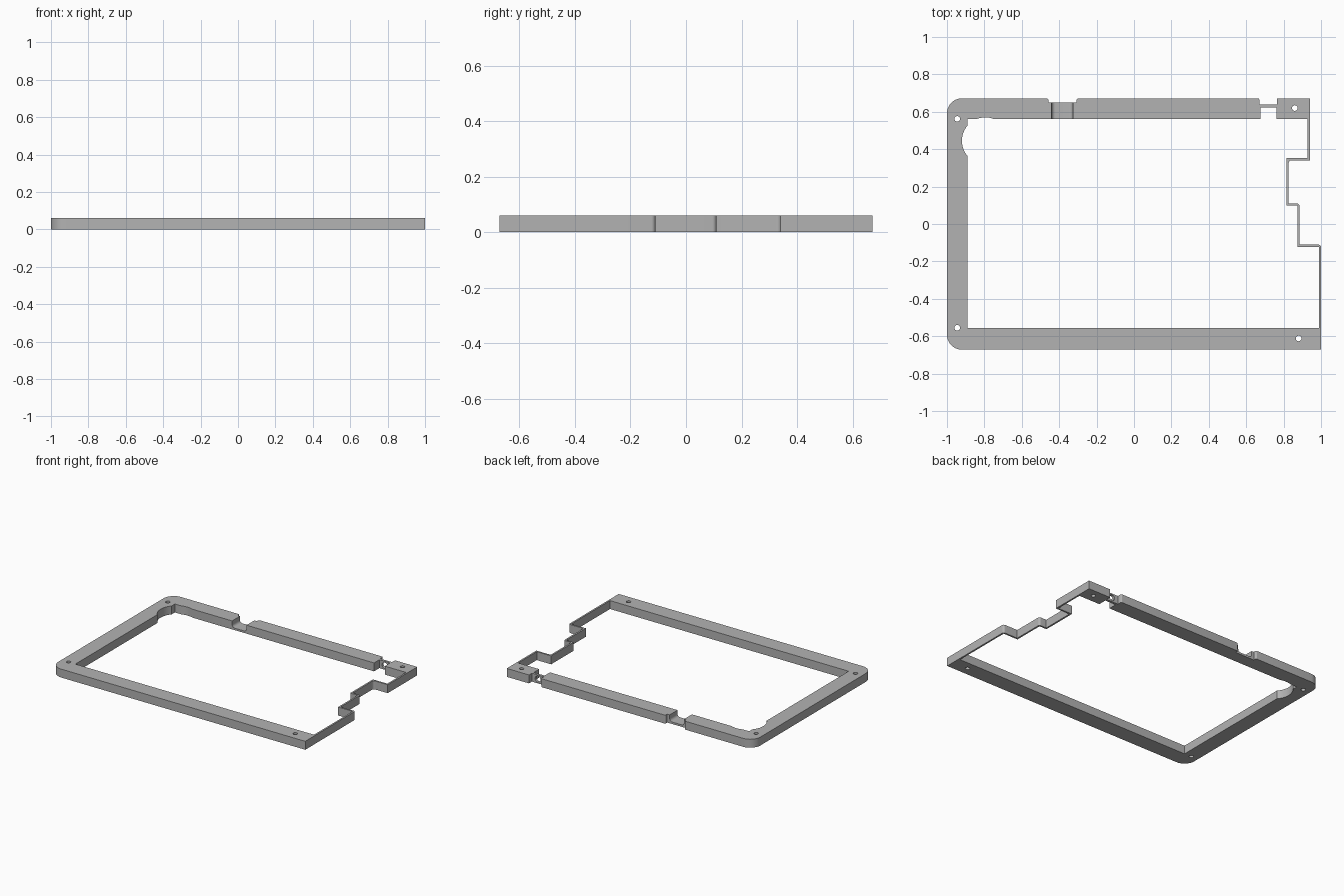
import bpy
import math
from mathutils import Vector

HEIGHT = 0.06
WALL = 0.012

cube = bpy.data.objects.get("Cube")
if cube:
    bpy.data.objects.remove(cube, do_unlink=True)

grey = bpy.data.materials.new("plain grey")
grey.use_nodes = True
grey.diffuse_color = (0.45, 0.45, 0.45, 1)
grey.node_tree.nodes["Principled BSDF"].inputs["Base Color"].default_value = grey.diffuse_color


def rounded(corners, steps=8):
    """Outline from (x, y) or (x, y, radius) right-angle corners."""
    out = []
    for i, c in enumerate(corners):
        p = Vector(c[:2])
        if len(c) == 2:
            out.append(p)
            continue
        a = (Vector(corners[i - 1][:2]) - p).normalized() * c[2]
        b = (Vector(corners[(i + 1) % len(corners)][:2]) - p).normalized() * c[2]
        for k in range(steps + 1):
            t = k / steps * math.pi / 2
            out.append(p + a * (1 - math.sin(t)) + b * (1 - math.cos(t)))
    return out


def arc(cx, cy, r, start, end, steps):
    angles = [start + (end - start) * k / steps for k in range(steps + 1)]
    return [(cx + r * math.cos(a), cy + r * math.sin(a)) for a in angles]


def plate(name, outlines, depth):
    """Solid from nested outlines, centred on its own z."""
    curve = bpy.data.curves.new(name, "CURVE")
    curve.dimensions = "2D"
    curve.fill_mode = "BOTH"
    curve.extrude = depth / 2
    for pts in outlines:
        spline = curve.splines.new("POLY")
        spline.points.add(len(pts) - 1)
        for sp, p in zip(spline.points, pts):
            sp.co = (p[0], p[1], 0, 1)
        spline.use_cyclic_u = True
    ob = bpy.data.objects.new(name, curve)
    bpy.context.collection.objects.link(ob)
    bpy.ops.object.select_all(action="DESELECT")
    ob.select_set(True)
    bpy.context.view_layer.objects.active = ob
    bpy.ops.object.convert(target="MESH")
    ob = bpy.context.object
    bpy.ops.object.mode_set(mode="EDIT")
    bpy.ops.mesh.select_all(action="SELECT")
    bpy.ops.mesh.remove_doubles(threshold=0.00005)
    bpy.ops.mesh.normals_make_consistent(inside=False)
    bpy.ops.object.mode_set(mode="OBJECT")
    ob.data.materials.clear()
    ob.data.materials.append(grey)
    return ob


# Stepped side wall, listed from back to front on its outer face
outer_steps = [(0.94, 0.34), (0.827, 0.34, 0.015), (0.827, 0.11), (0.885, 0.11, 0.015),
               (0.885, -0.11), (1, -0.11, 0.015)]

# Outer edge with the cable notch and the port recess
outer = rounded([
    (-1, -0.672, 0.08), (-1, 0.672, 0.08),
    (-0.457, 0.672, 0.011), (-0.457, 0.65), (-0.307, 0.65), (-0.307, 0.672, 0.011),
    (0.671, 0.672, 0.01), (0.671, 0.639), (0.765, 0.639), (0.765, 0.672),
    (0.94, 0.672)] + outer_steps + [(1, -0.672)])

# Inner edge follows the wall steps at constant thickness
inner_steps = [(x - WALL, y + (WALL if i in (0, 1) else -WALL))
               for i, (x, y) in enumerate(c[:2] for c in outer_steps)]
cx, cy, r = -0.795, 0.445, 0.125
side = math.asin(0.081 / r)
top = math.acos(0.044 / r)
inner = [(-0.89, -0.557), (-0.89, cy - r * math.sin(side))]
inner += arc(cx, cy, r, math.pi + side, math.pi - side, 20)[1:]
inner += [(-0.89, 0.562)]
inner += arc(cx, cy, r, math.pi - top, top, 10)
inner += [(0.677, 0.562), (0.677, 0.622), (0.762, 0.622), (0.762, 0.562), (0.928, 0.562)]
inner += inner_steps + [(1 - WALL, -0.557)]

# Screw holes
holes = [arc(x, y, 0.015, 0, math.tau * 23 / 24, 23)
         for x, y in ((-0.945, 0.562), (-0.945, -0.555), (0.86, 0.62), (0.88, -0.612))]

frame = plate("frame", [outer, inner] + holes, HEIGHT)
frame.location.z = HEIGHT / 2

# Cutters: rounded cable trough and round port through the thin wall
trough = plate("trough_cutter", [rounded([
    (-0.44, 0.1), (-0.44, 0.014, 0.02), (-0.327, 0.014, 0.02), (-0.327, 0.1)])], 0.3)
port = plate("port_cutter", [arc(0.719, HEIGHT / 2, 0.021, 0, math.tau * 31 / 32, 31)], 0.05)
for cutter in (trough, port):
    cutter.rotation_euler.x = math.pi / 2
    cutter.location.y = 0.63
    cutter.hide_render = True
    cutter.hide_viewport = False
bpy.context.view_layer.update()

bpy.ops.object.select_all(action="DESELECT")
frame.select_set(True)
bpy.context.view_layer.objects.active = frame
for cutter in (trough, port):
    mod = frame.modifiers.new(cutter.name, "BOOLEAN")
    mod.operation = "DIFFERENCE"
    mod.solver = "EXACT"
    mod.object = cutter
    bpy.ops.object.modifier_apply(modifier=mod.name)
    bpy.data.objects.remove(cutter, do_unlink=True)
bpy.ops.object.shade_smooth_by_angle(angle=math.radians(30))
